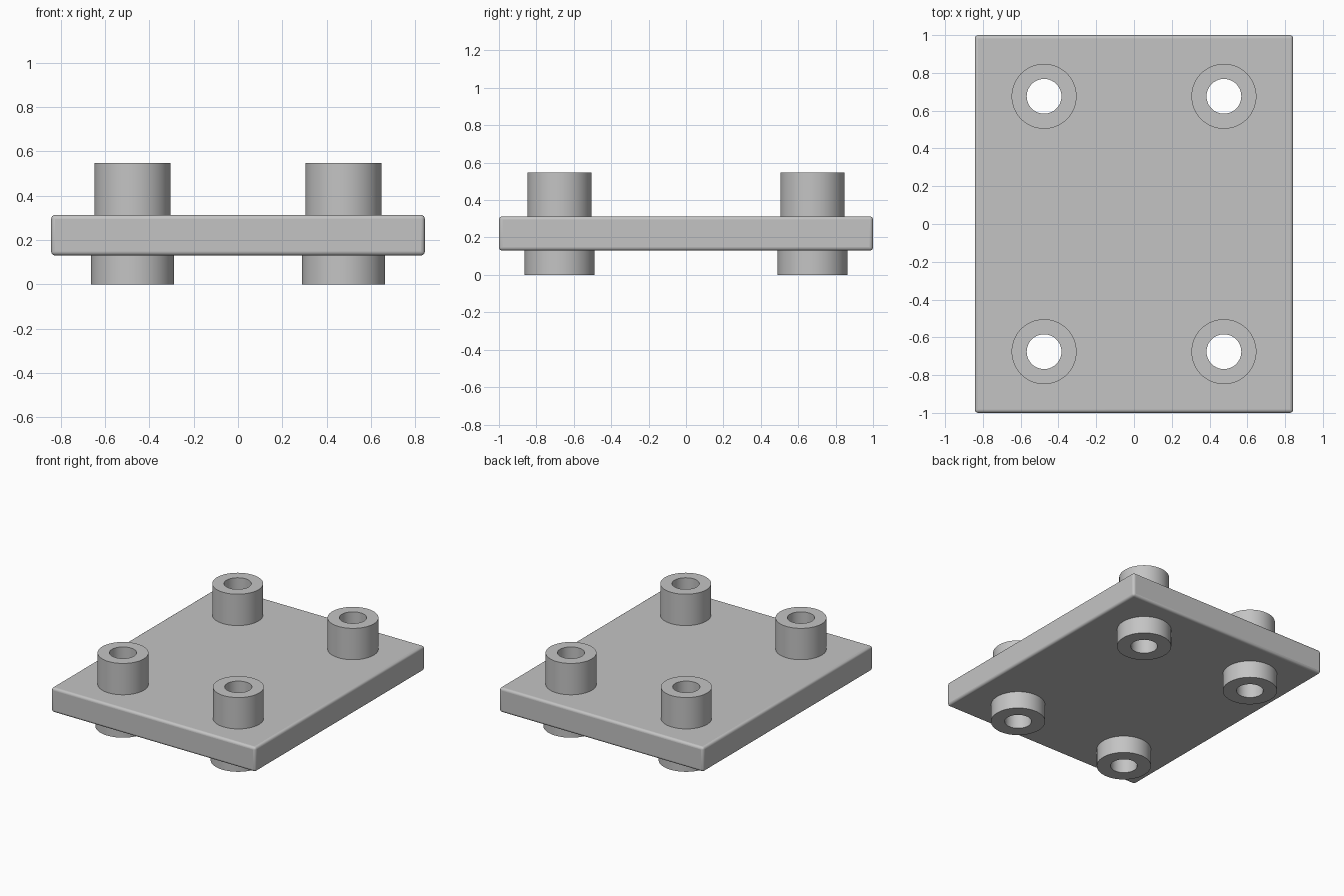
import bpy, bmesh, math

cube = bpy.data.objects.get("Cube")
if cube:
    bpy.data.objects.remove(cube, do_unlink=True)

# One grey for everything
grey = bpy.data.materials.new("plain_grey")
grey.use_nodes = True
colour = (0.55, 0.55, 0.55, 1)
grey.diffuse_color = colour
grey.node_tree.nodes["Principled BSDF"].inputs["Base Color"].default_value = colour

HALF_X, HALF_Y = 0.843, 1.0
PLATE_BOTTOM, PLATE_TOP, HEIGHT = 0.13, 0.313, 0.547
POST_X, POST_Y = 0.476, 0.676
HOLE_R, POST_R, FOOT_R = 0.092, 0.172, 0.187
SIDES = 64


def finish(obj, angle=30):
    bpy.ops.object.select_all(action='DESELECT')
    obj.select_set(True)
    bpy.context.view_layer.objects.active = obj
    bpy.ops.object.shade_smooth_by_angle(angle=math.radians(angle))


def lathe(name, profile, location):
    """Revolve a closed (radius, z) profile around the vertical axis."""
    bm = bmesh.new()
    rings = []
    for i in range(SIDES):
        a = math.tau * i / SIDES
        rings.append([bm.verts.new((r * math.cos(a), r * math.sin(a), z)) for r, z in profile])
    n = len(profile)
    for i in range(SIDES):
        here, there = rings[i], rings[(i + 1) % SIDES]
        for j in range(n):
            k = (j + 1) % n
            bm.faces.new((here[j], there[j], there[k], here[k]))
    bmesh.ops.recalc_face_normals(bm, faces=bm.faces)
    mesh = bpy.data.meshes.new(name)
    bm.to_mesh(mesh)
    bm.free()
    obj = bpy.data.objects.new(name, mesh)
    obj.location = location
    obj.data.materials.append(grey)
    bpy.context.collection.objects.link(obj)
    return obj


# Base plate with softly rounded edges
bpy.ops.mesh.primitive_cube_add(size=1, location=(0, 0, (PLATE_BOTTOM + PLATE_TOP) / 2))
plate = bpy.context.object
plate.name = "base_plate"
plate.scale = (2 * HALF_X, 2 * HALF_Y, PLATE_TOP - PLATE_BOTTOM)
bpy.ops.object.transform_apply(location=False, rotation=False, scale=True)
plate.data.materials.append(grey)
bevel = plate.modifiers.new("rounded_edges", 'BEVEL')
bevel.width = 0.018
bevel.segments = 4

# Hollow post through the plate at each corner, with a wider foot below
tube = [(HOLE_R, 0), (FOOT_R, 0), (FOOT_R, PLATE_BOTTOM), (POST_R, PLATE_BOTTOM),
        (POST_R, HEIGHT), (HOLE_R, HEIGHT)]
for y_name, sy in (("front", -1), ("back", 1)):
    for x_name, sx in (("right", -1), ("left", 1)):
        spot = (sx * POST_X, sy * POST_Y, 0)
        finish(lathe(f"{y_name}_{x_name}_post", tube, spot))

        # Opening in the plate, hidden inside the post wall
        bpy.ops.mesh.primitive_cylinder_add(vertices=SIDES, radius=(HOLE_R + POST_R) / 2,
                                            depth=1, location=spot[:2] + (PLATE_TOP,))
        cutter = bpy.context.object
        cutter.name = f"{y_name}_{x_name}_cutter"
        cutter.hide_render = True
        cut = plate.modifiers.new(cutter.name, 'BOOLEAN')
        cut.operation = 'DIFFERENCE'
        cut.solver = 'EXACT'
        cut.object = cutter

# Bake the plate's modifiers, then drop the cutters
finish(plate)
for mod in list(plate.modifiers):
    bpy.ops.object.modifier_apply(modifier=mod.name)
for obj in [o for o in bpy.data.objects if o.name.endswith("_cutter")]:
    bpy.data.objects.remove(obj, do_unlink=True)
finish(plate)
